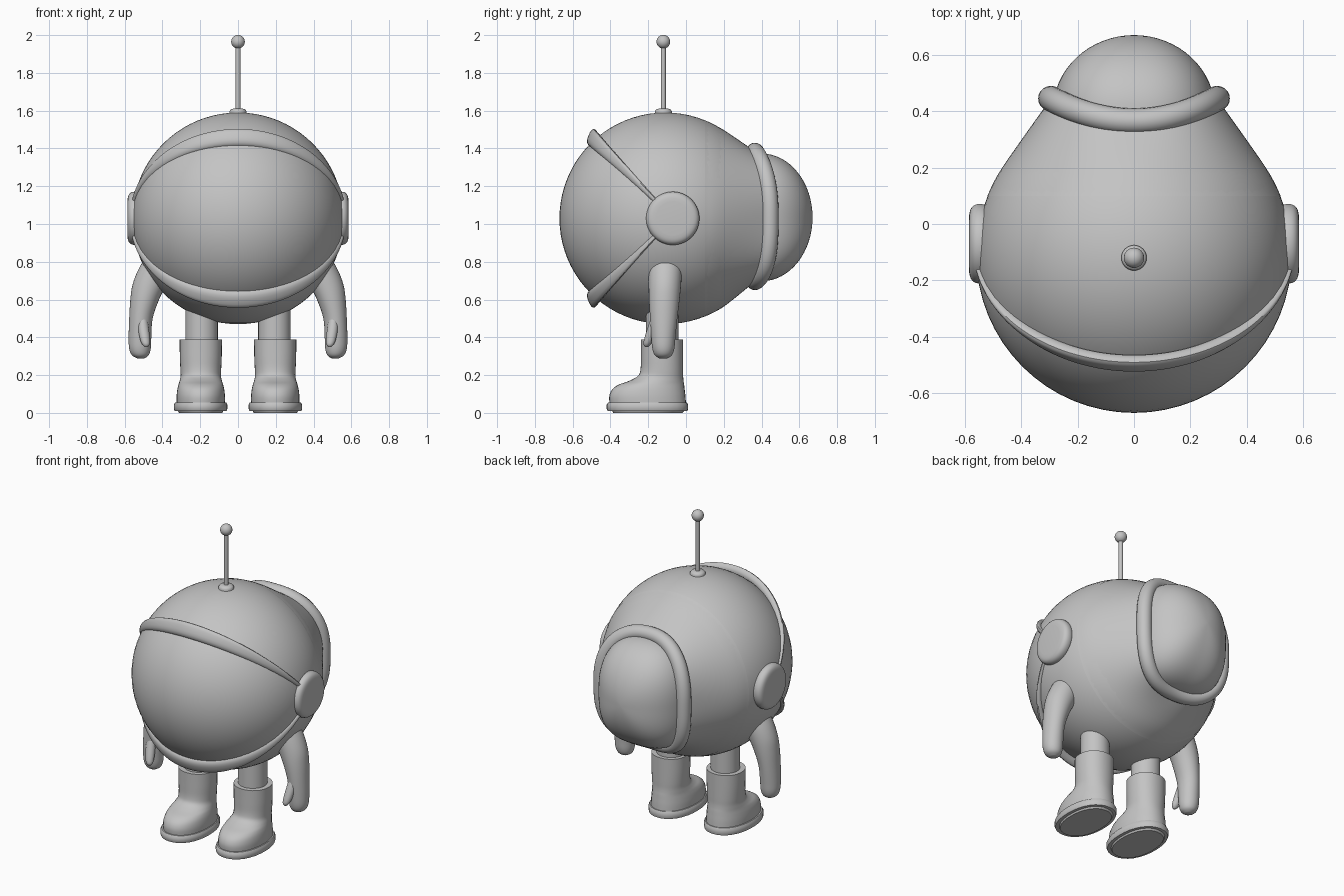
import bpy, bmesh, math
from mathutils import Vector

if "Cube" in bpy.data.objects:
    bpy.data.objects.remove(bpy.data.objects["Cube"])

grey = bpy.data.materials.new("plain grey")
grey.diffuse_color = (0.55, 0.55, 0.55, 1)
grey.use_nodes = True
grey.node_tree.nodes["Principled BSDF"].inputs["Base Color"].default_value = grey.diffuse_color
TAU = 2 * math.pi
BODY = Vector((0, -0.11, 1.03))
R = 0.56


def finish(name, bm, angle=40):
    bmesh.ops.recalc_face_normals(bm, faces=bm.faces[:])
    me = bpy.data.meshes.new(name)
    bm.to_mesh(me)
    bm.free()
    me.materials.append(grey)
    ob = bpy.data.objects.new(name, me)
    bpy.context.collection.objects.link(ob)
    bpy.ops.object.select_all(action='DESELECT')
    ob.select_set(True)
    bpy.context.view_layer.objects.active = ob
    bpy.ops.object.shade_smooth_by_angle(angle=math.radians(angle))
    return ob


def loft(name, rings, closed=False, caps=True, angle=40):
    """Skin a list of equal-length point loops."""
    bm = bmesh.new()
    vs = [[bm.verts.new(p) for p in ring] for ring in rings]
    n = len(rings[0])
    for i in range(len(vs) if closed else len(vs) - 1):
        a, b = vs[i], vs[(i + 1) % len(vs)]
        for j in range(n):
            k = (j + 1) % n
            bm.faces.new((a[j], a[k], b[k], b[j]))
    if caps and not closed:
        bm.faces.new(vs[0])
        bm.faces.new(vs[-1])
    return finish(name, bm, angle)


def smooth_rows(rows, steps=4):
    """Catmull-Rom interpolation of parameter rows."""
    out = []
    for i in range(len(rows) - 1):
        p0, p1 = rows[max(i - 1, 0)], rows[i]
        p2, p3 = rows[i + 1], rows[min(i + 2, len(rows) - 1)]
        for s in range(steps):
            t = s / steps
            out.append([0.5 * (2 * b + (c - a) * t + (2 * a - 5 * b + 4 * c - d) * t * t
                               + (3 * b - a - 3 * c + d) * t ** 3)
                        for a, b, c, d in zip(p0, p1, p2, p3)])
    return out + [list(rows[-1])]


def super_r(t, n):
    return (abs(math.cos(t)) ** n + abs(math.sin(t)) ** n) ** (-1 / n)


def level(cx, cy, z, rx, ry, n=2.0, count=32):
    """Horizontal rounded section."""
    pts = []
    for j in range(count):
        t = TAU * j / count
        r = super_r(t, n)
        pts.append(Vector((cx + rx * r * math.cos(t), cy + ry * r * math.sin(t), z)))
    return pts


def column(name, rows, n=2.0, angle=40):
    return loft(name, [level(*r, n=n) for r in rows], angle=angle)


def sphere(name, centre, r, u=64, v=40):
    bm = bmesh.new()
    bmesh.ops.create_uvsphere(bm, u_segments=u, v_segments=v, radius=r)
    bmesh.ops.translate(bm, verts=bm.verts[:], vec=centre)
    return finish(name, bm)


# Round body with smooth visor front
sphere("body", BODY, R)

# Backpack outline: rounded shape with squarer lower corners
N = 96


def outline(t, a=0.295, b=0.345):
    r = super_r(t, 2.4 if math.sin(t) > 0 else 3.0)
    return a * r * math.cos(t), 1.04 + b * r * math.sin(t)


def rim_point(t):
    x, z = outline(t)
    return Vector((x, 0.365 + 0.08 * (x / 0.295) ** 2, z))


angles = [TAU * j / N for j in range(N)]


def body_circle(y):
    r = math.sqrt(R * R - (y - BODY.y) ** 2) + 0.001
    return [Vector((r * math.cos(t), y, BODY.z + r * math.sin(t))) for t in angles]


# Flare joining the body to the backpack
flare = [[c for p in ring for c in p] for ring in
         (body_circle(0.1), body_circle(0.2), [rim_point(t) for t in angles])]
loft("backpack_neck", [[Vector(row[i:i + 3]) for i in range(0, len(row), 3)]
                       for row in smooth_rows(flare, 6)], caps=False)

# Padded ring round the backpack
rings = []
for t in angles:
    p = rim_point(t)
    tan = (rim_point(t + 0.01) - rim_point(t - 0.01)).normalized()
    side = tan.cross(Vector((0, 1, 0))).normalized()
    up = side.cross(tan)
    rings.append([p + 0.045 * (math.cos(s) * side + math.sin(s) * up)
                  for s in [TAU * k / 20 for k in range(20)]])
loft("backpack_ring", rings, closed=True)

# Backpack dome
rings = []
for i in range(17):
    f = math.pi / 2 * min(i / 16, 0.99)
    k = math.cos(f)
    ring = []
    for t in angles:
        x, z = outline(t, 0.288, 0.338)
        ring.append(Vector((x * k, 0.40 + 0.27 * math.sin(f), 1.035 + (z - 1.04) * k)))
    rings.append(ring)
loft("backpack_dome", rings)

# Visor rims: tapering bands in planes tilted up and down through the ear axis
for label, s in (("upper", 1), ("lower", -1)):
    rings = []
    for i in range(65):
        a = math.radians(8 + 164 * i / 64)
        k = math.sin(a)
        centre = Vector((0.555 * math.cos(a), -0.07, 1.03))
        d = Vector((0, -0.707, 0.707 * s))
        n = Vector((0, 0.707, 0.707 * s))
        radial = Vector((math.cos(a), 0, 0)) + d * k
        centre += d * 0.6 * k
        wide, thick = 0.008 + 0.034 * k ** 1.5, 0.016 + 0.012 * k
        ring = []
        for j in range(20):
            t = TAU * j / 20
            r = super_r(t, 2.8)
            across = r * math.sin(t)
            ring.append(centre + n * wide * across
                        + radial * (thick * r * math.cos(t) + 0.016 * k * across))
        rings.append(ring)
    loft(label + "_visor_rim", rings)

# Antenna
column("antenna_base", [(0, -0.12, z, r, r) for z, r in
                        ((1.57, 0.045), (1.597, 0.045), (1.607, 0.038), (1.612, 0.02))])
column("antenna_rod", [(0, -0.12, z, 0.013, 0.013) for z in (1.58, 1.96)])
sphere("antenna_ball", (0, -0.12, 1.965), 0.036, 32, 20)

# Paired parts: ears, arms, legs and boots
ear = [(0.515, 0.125), (0.527, 0.137), (0.545, 0.141), (0.563, 0.138),
       (0.576, 0.128), (0.583, 0.112), (0.586, 0.09)]
arm = [(0.40, -0.11, 0.84, 0.08, 0.085), (0.435, -0.11, 0.76, 0.092, 0.088),
       (0.468, -0.112, 0.68, 0.09, 0.086), (0.494, -0.115, 0.60, 0.076, 0.081),
       (0.514, -0.118, 0.50, 0.062, 0.072), (0.519, -0.12, 0.40, 0.060, 0.064),
       (0.519, -0.12, 0.34, 0.057, 0.058), (0.517, -0.12, 0.305, 0.044, 0.045),
       (0.515, -0.12, 0.288, 0.018, 0.02)]
thumb = [(0.507, -0.15, 0.53, 0.022, 0.025), (0.502, -0.172, 0.46, 0.028, 0.028),
         (0.494, -0.193, 0.40, 0.027, 0.026), (0.488, -0.205, 0.365, 0.021, 0.02),
         (0.486, -0.209, 0.349, 0.008, 0.008)]
# Boot rows: height, toe y, heel y, half width
boot = [(0.05, -0.405, 0.0, 0.128), (0.09, -0.406, -0.003, 0.128),
        (0.125, -0.39, -0.007, 0.124), (0.15, -0.355, -0.01, 0.118),
        (0.17, -0.30, -0.013, 0.112), (0.195, -0.255, -0.015, 0.107),
        (0.23, -0.241, -0.015, 0.108), (0.30, -0.239, -0.015, 0.111),
        (0.388, -0.239, -0.015, 0.112)]
sole = [(0.0, -0.385, -0.02, 0.115), (0.01, -0.39, -0.01, 0.12), (0.011, -0.415, 0.008, 0.138),
        (0.022, -0.42, 0.011, 0.142), (0.043, -0.42, 0.011, 0.142), (0.056, -0.412, 0.004, 0.135)]


def foot_rows(rows, x):
    return [(x, (a + b) / 2, z, w, (b - a) / 2) for z, a, b, w in rows]


for label, s in (("left", -1), ("right", 1)):
    def mirror(rows):
        return [(s * r[0],) + tuple(r[1:]) for r in rows]

    loft(label + "_ear_pad",
         [[Vector((s * x, -0.07 + r * math.cos(t), 1.03 + r * math.sin(t))) for t in angles]
          for x, r in smooth_rows(ear, 3)])
    column(label + "_arm", mirror(smooth_rows(arm)), angle=60)
    column(label + "_thumb", mirror(smooth_rows(thumb)), angle=60)
    column(label + "_leg", [(s * 0.193, -0.125, z, 0.086, 0.086) for z in (0.36, 0.66)])
    column(label + "_boot", foot_rows(smooth_rows(boot), s * 0.197), n=2.15)
    column(label + "_sole", foot_rows(sole, s * 0.198), n=2.2)
